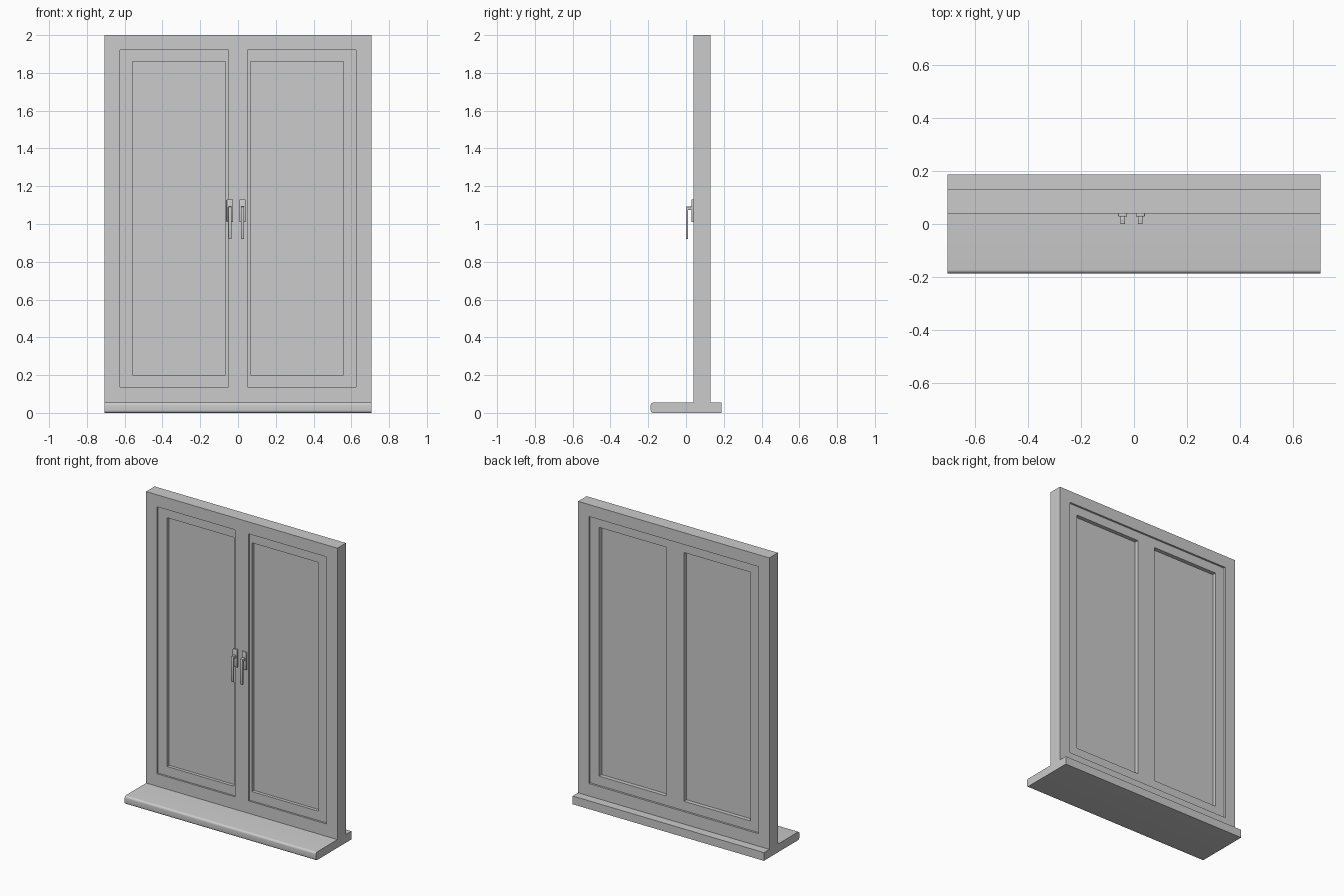
import bpy, bmesh, math

if "Cube" in bpy.data.objects:
    bpy.data.objects.remove(bpy.data.objects["Cube"])


def finish(name, bm, smooth=False):
    bmesh.ops.recalc_face_normals(bm, faces=bm.faces)
    mesh = bpy.data.meshes.new(name)
    bm.to_mesh(mesh)
    bm.free()
    ob = bpy.data.objects.new(name, mesh)
    bpy.context.collection.objects.link(ob)
    if smooth:
        bpy.ops.object.select_all(action='DESELECT')
        ob.select_set(True)
        bpy.context.view_layer.objects.active = ob
        bpy.ops.object.shade_smooth_by_angle(angle=math.radians(35))
    return ob


def box(name, x, y, z, bevel=0.0):
    bm = bmesh.new()
    bmesh.ops.create_cube(bm, size=1)
    for v in bm.verts:
        v.co = [(r[0] + r[1]) / 2 + c * (r[1] - r[0]) for r, c in zip((x, y, z), v.co)]
    if bevel:
        bmesh.ops.bevel(bm, geom=bm.edges[:], offset=bevel, segments=2,
                        profile=0.5, affect='EDGES')
    return finish(name, bm, bevel > 0)


def ring(name, outer, inner, y):
    """Rectangular frame; rectangles are (x0, x1, z0, z1)."""
    bm = bmesh.new()
    loops = []
    for x0, x1, z0, z1 in (outer, inner):
        for yy in y:
            loops.append([bm.verts.new((a, yy, b))
                          for a, b in ((x0, z0), (x1, z0), (x1, z1), (x0, z1))])
    of, ob_, inf, inb = loops
    for a, b in ((of, inf), (inf, inb), (inb, ob_), (ob_, of)):
        for i in range(4):
            j = (i + 1) % 4
            bm.faces.new((a[i], a[j], b[j], b[i]))
    return finish(name, bm)


def extrude_x(name, profile, x0, x1):
    """Sweep a closed (y, z) profile along x."""
    bm = bmesh.new()
    a = [bm.verts.new((x0, p, q)) for p, q in profile]
    b = [bm.verts.new((x1, p, q)) for p, q in profile]
    bm.faces.new(a)
    bm.faces.new(b[::-1])
    for i in range(len(a)):
        j = (i + 1) % len(a)
        bm.faces.new((a[i], b[i], b[j], a[j]))
    return finish(name, bm, True)


W, SILL = 0.706, 0.055
FRONT, BACK = 0.04, 0.13
SASH = (0.052, 0.117)
Z0, Z1 = 0.138, 1.92

# Sill board with a rounded front nose
r = 0.014
nose = []
for cz, start in ((SILL - r, 90), (r, 180)):
    for k in range(6):
        t = math.radians(start + 18 * k)
        nose.append((-0.187 + r + r * math.cos(t), cz + r * math.sin(t)))
extrude_x("sill", nose + [(0.187, 0), (0.187, SILL)], -W, W)

# Outer frame and front centre post
ring("outer_frame", (-W, W, SILL, 2.0), (-0.626, 0.626, Z0, Z1), (FRONT, BACK))
box("centre_post", (-0.05, 0.05), (FRONT, SASH[0]), (Z0, Z1))

# Two sashes with recessed panes
for side, s in (("left", -1), ("right", 1)):
    def span(a, b):
        return tuple(sorted((s * a, s * b)))
    ring(side + "_sash", span(0, 0.626) + (Z0, Z1),
         span(0.066, 0.559) + (0.2, 1.86), SASH)
    box(side + "_pane", span(0.066, 0.559), (0.073, 0.09), (0.2, 1.86))

# Handles: back plate, neck and hanging lever
for side, cx in (("left", -0.043), ("right", 0.024)):
    box(side + "_handle_plate", (cx - 0.017, cx + 0.017), (0.028, FRONT), (1.01, 1.13), 0.003)
    box(side + "_handle_neck", (cx - 0.009, cx + 0.009), (0.004, 0.03), (1.073, 1.092), 0.003)
    box(side + "_handle_lever", (cx - 0.009, cx + 0.009), (0.0, 0.011), (0.92, 1.092), 0.003)
